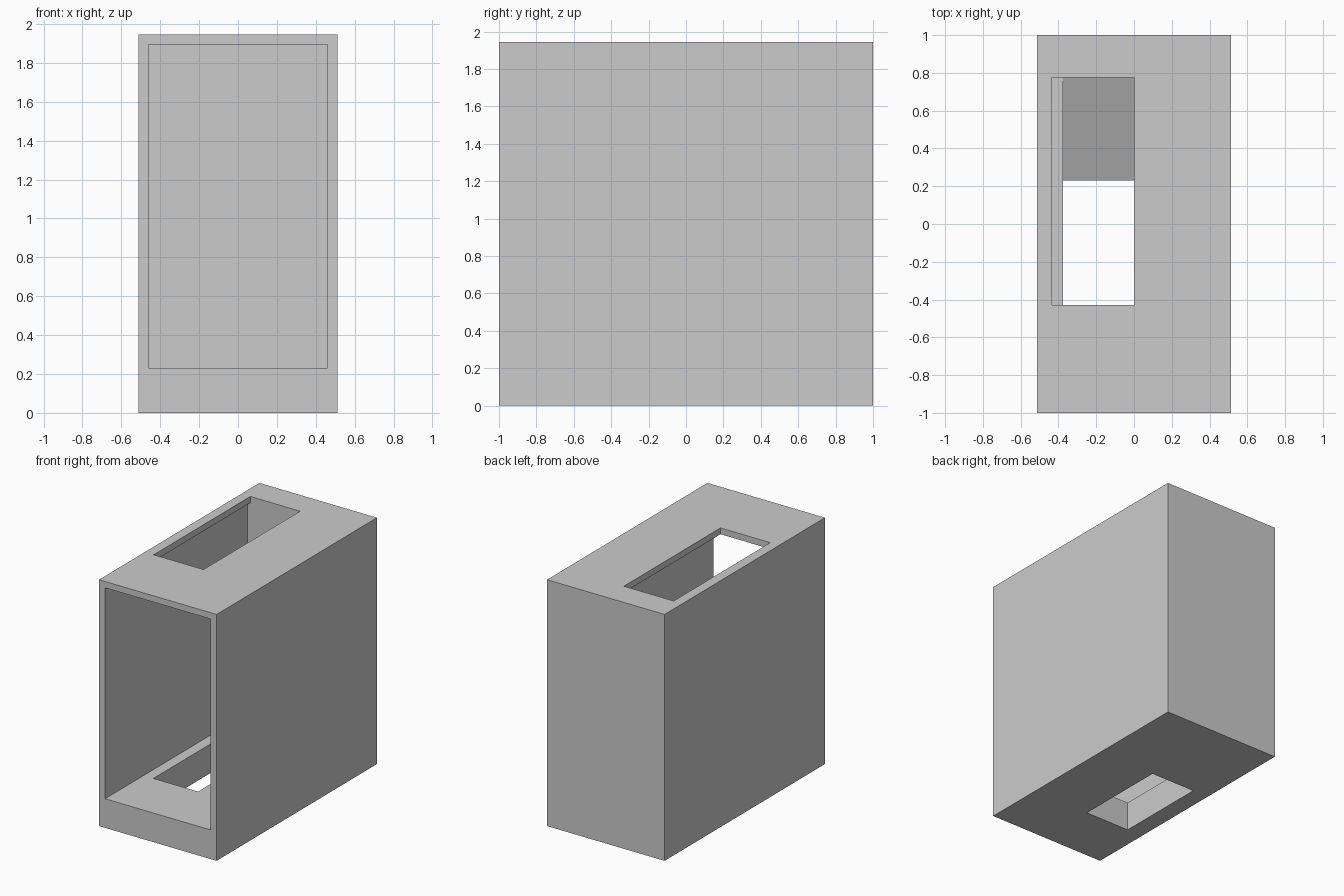
import bpy, bmesh

if "Cube" in bpy.data.objects:
    bpy.data.objects.remove(bpy.data.objects["Cube"])


def prism(name, profile, x0, x1):
    """Extrude a (y, z) profile along x from x0 to x1."""
    bm = bmesh.new()
    face = bm.faces.new([bm.verts.new((x0, y, z)) for y, z in profile])
    ext = bmesh.ops.extrude_face_region(bm, geom=[face])
    verts = [v for v in ext["geom"] if isinstance(v, bmesh.types.BMVert)]
    bmesh.ops.translate(bm, verts=verts, vec=(x1 - x0, 0, 0))
    bmesh.ops.recalc_face_normals(bm, faces=bm.faces)
    mesh = bpy.data.meshes.new(name)
    bm.to_mesh(mesh)
    bm.free()
    obj = bpy.data.objects.new(name, mesh)
    bpy.context.collection.objects.link(obj)
    return obj


def rect(y0, y1, z0, z1):
    return [(y0, z0), (y1, z0), (y1, z1), (y0, z1)]


def cut(target, cutter):
    """Subtract the cutter and remove it."""
    mod = target.modifiers.new("cut", 'BOOLEAN')
    mod.operation, mod.solver, mod.object = 'DIFFERENCE', 'EXACT', cutter
    bpy.context.view_layer.objects.active = target
    bpy.ops.object.modifier_apply(modifier=mod.name)
    bpy.data.objects.remove(cutter)


HEIGHT, FLOOR, CEILING, BACK = 1.945, 0.23, 1.895, 0.775

# Outer housing
housing = prism("housing", rect(-1, 1, 0, HEIGHT), -0.513, 0.513)

# Main cavity, open at the front
cut(housing, prism("cavity_cutter", rect(-1.2, BACK, FLOOR, CEILING), -0.46, 0.46))

# Slot in the top, flush with the cavity's back wall
cut(housing, prism("top_slot_cutter", rect(-0.43, BACK, CEILING - 0.2, HEIGHT + 0.2), -0.435, 0.0))

# Chute through the floor, with a sloping rear side
chute = [(-0.52, -0.2), (0.23, -0.2), (0.23, 0), (BACK, FLOOR), (BACK, FLOOR + 0.2), (-0.52, FLOOR + 0.2)]
cut(housing, prism("chute_cutter", chute, -0.375, 0.015))
